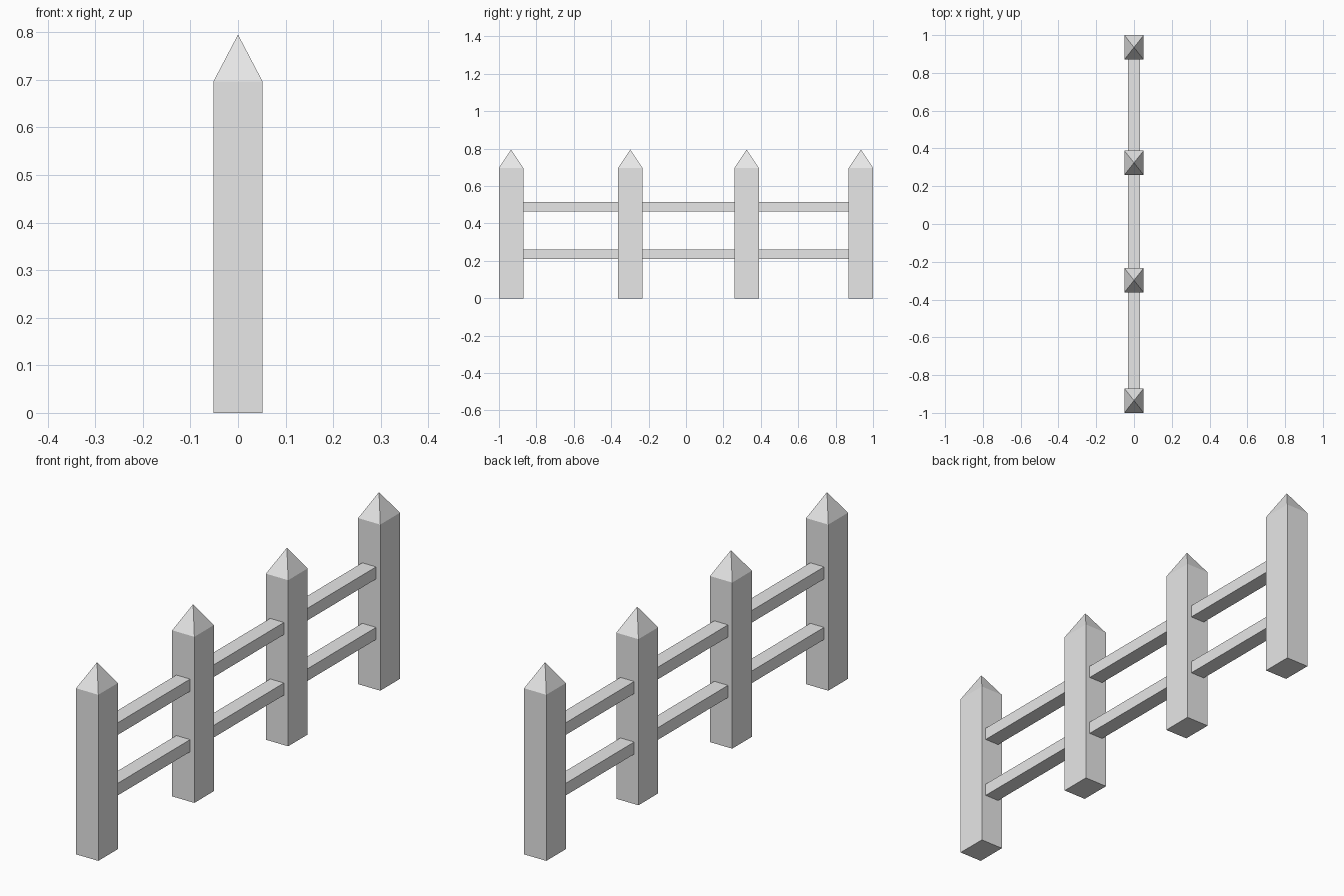
import bpy
import bmesh

cube = bpy.data.objects.get("Cube")
if cube:
    bpy.data.objects.remove(cube, do_unlink=True)

# Single grey finish
grey = bpy.data.materials.new("light_grey")
grey.use_nodes = True
grey.diffuse_color = (0.8, 0.8, 0.8, 1)
grey.node_tree.nodes["Principled BSDF"].inputs["Base Color"].default_value = (0.8, 0.8, 0.8, 1)

POST_X, POST_Y = 0.103, 0.13
SHOULDER, TIP = 0.697, 0.795
POST_CENTRES = [-0.935, -0.298, 0.324, 0.935]
RAIL_X, RAIL_Z = 0.064, 0.051
RAIL_HEIGHTS = {"lower": 0.235, "upper": 0.489}


def box(name, size, centre, peak=0):
    """Box with an optional pyramid point on its top face."""
    bm = bmesh.new()
    bmesh.ops.create_cube(bm, size=1)
    bmesh.ops.scale(bm, vec=size, verts=bm.verts)
    if peak:
        top = max(bm.faces, key=lambda f: f.calc_center_median().z)
        tip = bmesh.ops.poke(bm, faces=[top])["verts"][0]
        tip.co.z += peak
    mesh = bpy.data.meshes.new(name)
    bm.to_mesh(mesh)
    bm.free()
    mesh.materials.append(grey)
    obj = bpy.data.objects.new(name, mesh)
    obj.location = centre
    bpy.context.collection.objects.link(obj)
    return obj


# Pointed posts
for i, y in enumerate(POST_CENTRES, 1):
    box(f"post_{i}", (POST_X, POST_Y, SHOULDER), (0, y, SHOULDER / 2), TIP - SHOULDER)

# Two rails across each gap between posts
for i, (a, b) in enumerate(zip(POST_CENTRES, POST_CENTRES[1:]), 1):
    for level, z in RAIL_HEIGHTS.items():
        box(f"{level}_rail_{i}", (RAIL_X, b - a - POST_Y, RAIL_Z), (0, (a + b) / 2, z))
